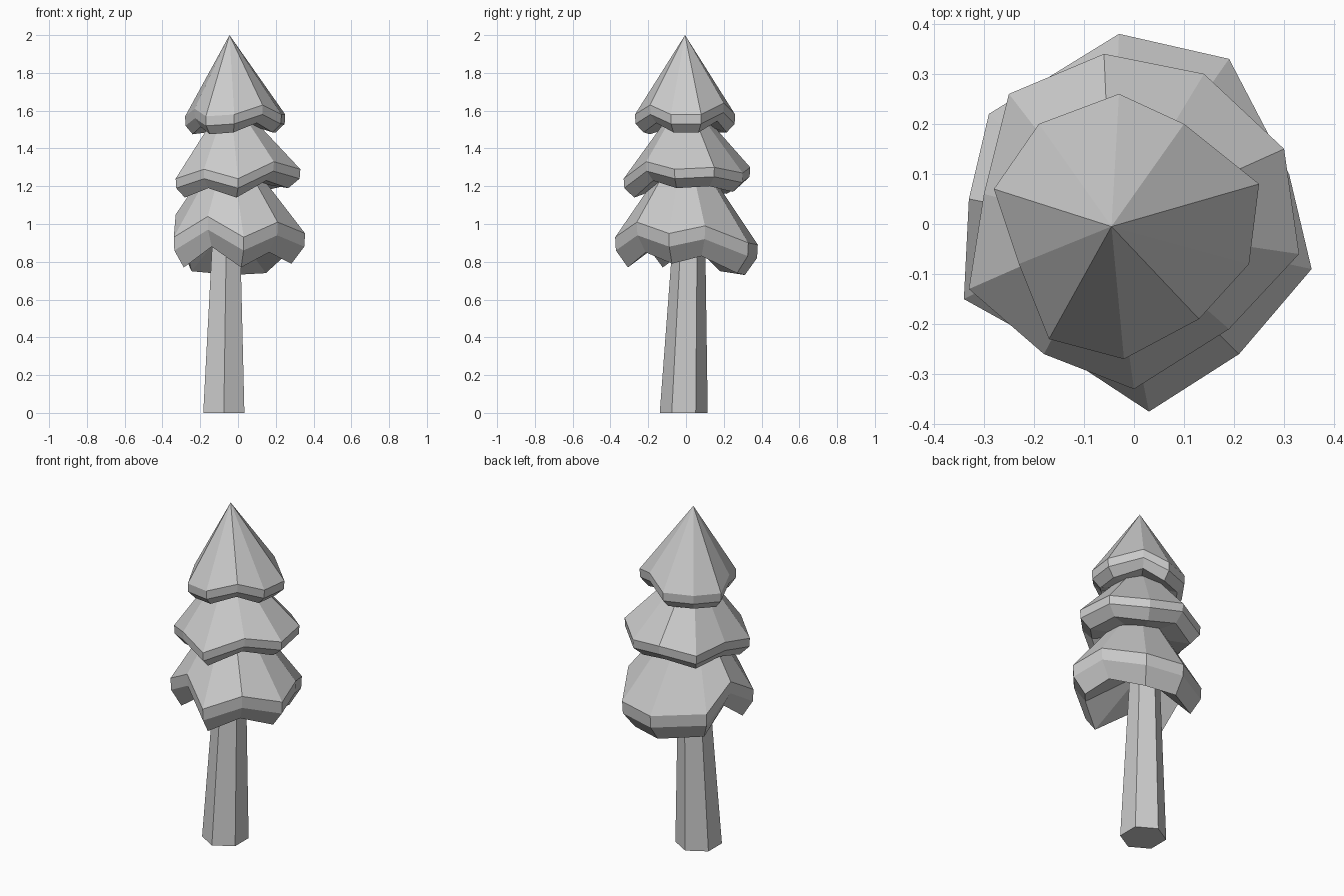
import bpy
import bmesh
from math import sin, cos, radians
from mathutils import Vector

cube = bpy.data.objects.get("Cube")
if cube:
    bpy.data.objects.remove(cube, do_unlink=True)

# One plain grey for the whole tree
grey = bpy.data.materials.new("plain_grey")
grey.use_nodes = True
colour = (0.6, 0.6, 0.6, 1)
grey.diffuse_color = colour
grey.node_tree.nodes["Principled BSDF"].inputs["Base Color"].default_value = colour


def make_object(name, bm):
    """Turn a bmesh into a flat-shaded object with the grey material."""
    bmesh.ops.recalc_face_normals(bm, faces=bm.faces)
    mesh = bpy.data.meshes.new(name)
    bm.to_mesh(mesh)
    bm.free()
    mesh.materials.append(grey)
    obj = bpy.data.objects.new(name, mesh)
    bpy.context.scene.collection.objects.link(obj)
    return obj


def bridge(bm, upper, lower):
    """Join two rings of equal length with quads."""
    for i in range(len(upper)):
        j = (i + 1) % len(upper)
        bm.faces.new((upper[i], upper[j], lower[j], lower[i]))


def fan(bm, tip, ring):
    """Join a ring to a single point with triangles."""
    for i in range(len(ring)):
        bm.faces.new((tip, ring[i], ring[(i + 1) % len(ring)]))


def make_tier(name, tip_z, base_z, core_z, lip, drop, tuck, rim):
    """Cone with an uneven rim: upper edge, upright lip, tucked lower edge, underside.
    Rim points are x, y and the rise above base_z."""
    bm = bmesh.new()
    axis = Vector((-0.045, 0, 0))
    rings = []
    for scale, down in ((1, 0), (0.99, lip), (tuck, drop)):
        ring = []
        for x, y, rise in rim:
            flat = axis + (Vector((x, y, 0)) - axis) * scale
            ring.append(bm.verts.new((flat.x, flat.y, base_z + rise - down)))
        rings.append(ring)
    tip = bm.verts.new((axis.x, -0.005, tip_z))
    core = bm.verts.new((axis.x, 0, core_z))
    fan(bm, tip, rings[0])
    bridge(bm, rings[0], rings[1])
    bridge(bm, rings[1], rings[2])
    fan(bm, core, rings[2])
    return make_object(name, bm)


# Foliage, each tier a ten-sided drooping cone
make_tier("top_foliage", 2, 1.57, 1.56, 0.05, 0.095, 0.83, [
    (-.03, .26, .01), (.1, .2, .07), (.25, .08, .01), (.23, -.08, .01), (.13, -.19, .06),
    (-.02, -.27, .01), (-.17, -.23, 0), (-.23, -.08, .04), (-.28, .07, 0), (-.19, .2, .01)])

make_tier("middle_foliage", 1.69, 1.24, 1.24, 0.05, 0.1, 0.83, [
    (-.06, .34, .06), (.14, .3, .03), (.3, .15, .06), (.33, -.06, .05), (.19, -.21, .09),
    (0, -.33, 0), (-.18, -.26, .05), (-.33, -.13, 0), (-.3, .06, .04), (-.25, .26, .02)])

make_tier("lower_foliage", 1.47, 0.9, 1.0, 0.07, 0.16, 0.82, [
    (-.03, .38, -.01), (.19, .33, 0), (.31, .1, .09), (.355, -.09, .05), (.21, -.26, .11),
    (.03, -.375, .03), (-.16, -.25, .14), (-.34, -.15, .03), (-.33, .05, .15), (-.29, .22, .01)])

# Trunk, a leaning tapered hexagonal post
bm = bmesh.new()
rings = []
for x, y, z, radius in ((-.06, .02, 1.05, .08), (-.075, -.012, 0, .127)):
    rings.append([bm.verts.new((x + radius * cos(radians(30 + 60 * i)) * 0.99,
                                y + radius * sin(radians(30 + 60 * i)), z))
                  for i in range(6)])
bridge(bm, *rings)
for ring in rings:
    bm.faces.new(ring)
make_object("trunk", bm)
